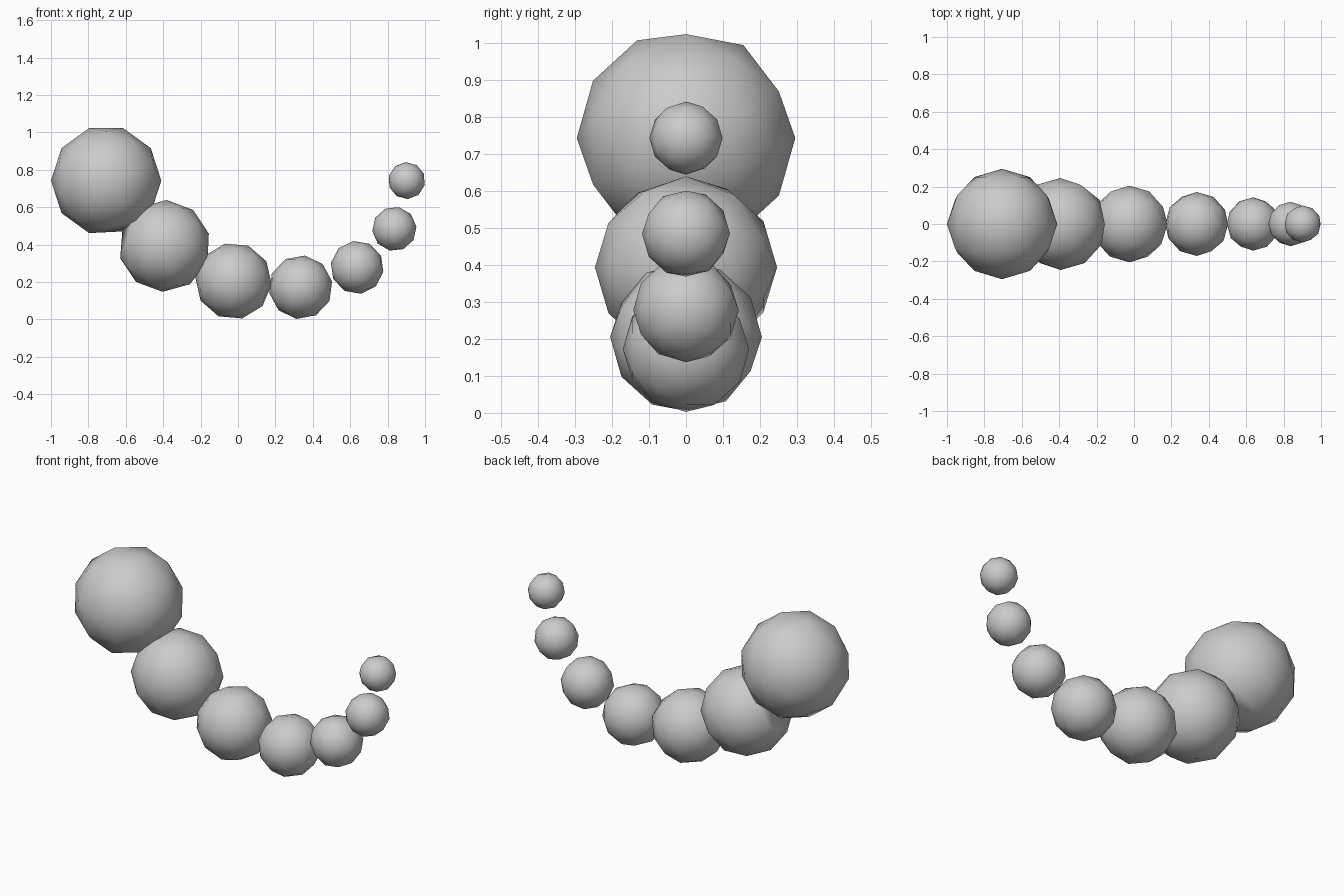
import bpy
import bmesh
from math import radians
from mathutils import Matrix, Vector

if "Cube" in bpy.data.objects:
    bpy.data.objects.remove(bpy.data.objects["Cube"])

FIRST_RADIUS = 0.295
SHRINK = 1 / 1.2      # each bead is smaller than the one before
TURN = 20.5           # each bead is rolled further about y
CENTRES = [(-0.705, 0.742), (-0.393, 0.393), (-0.024, 0.205), (0.335, 0.172),
           (0.637, 0.278), (0.836, 0.484), (0.902, 0.742)]

# Icosphere pole faces the front, first ring vertex points up
POLE_TO_FRONT = Matrix(((0, -1, 0), (0, 0, -1), (1, 0, 0))).to_4x4()


def add_bead(bm, i):
    x, z = CENTRES[i]
    m = (Matrix.Translation(Vector((x, 0, z)))
         @ Matrix.Rotation(radians(TURN * i), 4, 'Y') @ POLE_TO_FRONT)
    bmesh.ops.create_icosphere(bm, subdivisions=2,
                               radius=FIRST_RADIUS * SHRINK ** i, matrix=m)


def make_object(name, bm):
    for f in bm.faces:
        f.smooth = True
    mesh = bpy.data.meshes.new(name)
    bm.to_mesh(mesh)
    bm.free()
    ob = bpy.data.objects.new(name, mesh)
    bpy.context.collection.objects.link(ob)
    return ob


# Two largest beads, pinched together at one shared front vertex
bm = bmesh.new()
add_bead(bm, 0)
add_bead(bm, 1)
big, small = list(bm.verts)[:42], list(bm.verts)[42:]
a, b = min(((p, q) for p in big for q in small),
           key=lambda pair: (pair[0].co - pair[1].co).length)
bmesh.ops.pointmerge(bm, verts=[a, b], merge_co=(a.co + b.co) / 2)
make_object("large_bead_pair", bm)

# Remaining separate beads curling up the other side
for i in range(2, len(CENTRES)):
    bm = bmesh.new()
    add_bead(bm, i)
    make_object(f"bead_{i + 1}", bm)
